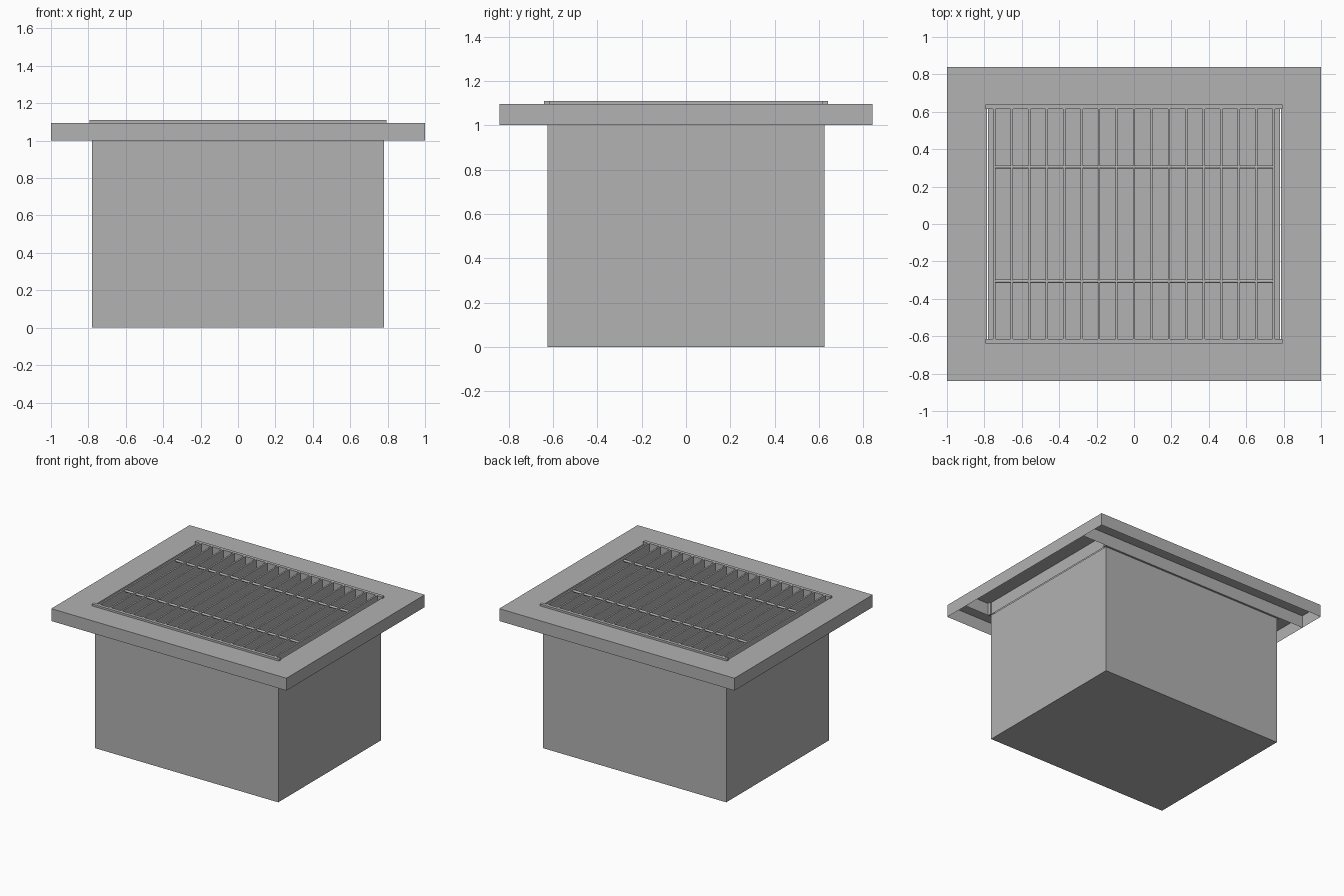
import bpy
import bmesh
from mathutils import Matrix, Vector

cube = bpy.data.objects.get("Cube")
if cube:
    bpy.data.objects.remove(cube, do_unlink=True)

# One plain grey for the whole model
grey = bpy.data.materials.new("plain grey")
grey.use_nodes = True
colour = (0.445, 0.445, 0.445, 1)
grey.diffuse_color = colour
grey.node_tree.nodes["Principled BSDF"].inputs["Base Color"].default_value = colour

HOLE_X, HOLE_Y = 0.787, 0.64
SLAB_X, SLAB_Y = 1.0, 0.84
RIM, SLAB_TOP, GRATE_TOP = 1.0, 1.095, 1.11


def finish(name, bm):
    mesh = bpy.data.meshes.new(name)
    bm.to_mesh(mesh)
    bm.free()
    mesh.materials.append(grey)
    obj = bpy.data.objects.new(name, mesh)
    bpy.context.collection.objects.link(obj)
    return obj


def box(name, centre, size, open_top=False):
    bm = bmesh.new()
    bmesh.ops.create_cube(bm, size=1, matrix=Matrix.Translation(centre) @ Matrix.Diagonal((*size, 1)))
    if open_top:
        top = [f for f in bm.faces if f.normal.z > 0.5]
        bmesh.ops.delete(bm, geom=top, context='FACES_ONLY')
    return finish(name, bm)


# Open-topped basin
box("basin", (0, 0, RIM / 2), (1.56, 1.25, RIM), open_top=True)

# Hollow slab: a top sheet with a hole, skirts, and ribs carried out from the hole
bm = bmesh.new()
xs = (-SLAB_X, -HOLE_X, HOLE_X, SLAB_X)
ys = (-SLAB_Y, -HOLE_Y, HOLE_Y, SLAB_Y)
grid = [[bm.verts.new((x, y, SLAB_TOP)) for x in xs] for y in ys]
for j in range(3):
    for i in range(3):
        if (i, j) != (1, 1):
            bm.faces.new((grid[j][i], grid[j][i + 1], grid[j + 1][i + 1], grid[j + 1][i]))
walls = [e for e in bm.edges if e.is_boundary
         or all(abs(abs(v.co.y) - HOLE_Y) < 0.001 for v in e.verts)]
result = bmesh.ops.extrude_edge_only(bm, edges=walls)["geom"]
bmesh.ops.translate(bm, vec=Vector((0, 0, RIM - SLAB_TOP)),
                    verts=[g for g in result if isinstance(g, bmesh.types.BMVert)])
bm.normal_update()
for f in bm.faces:
    c = f.calc_center_median()
    if abs(f.normal.z) < 0.5:
        outer = abs(c.x) > SLAB_X - 0.01 or abs(c.y) > SLAB_Y - 0.01
        if (f.normal.dot(c) > 0) != outer:
            f.normal_flip()
finish("slab", bm)

# Grate end bars
for side, label in ((-1, "front"), (1, "back")):
    box(label + "_end_bar", (0, side * 0.627, (RIM + GRATE_TOP) / 2),
        (1.59, 0.026, GRATE_TOP - RIM))

# Evenly spaced upright slats
for i in range(17):
    box("slat", ((i - 8) * 0.0935, 0, (RIM + GRATE_TOP) / 2),
        (0.013, 1.23, GRATE_TOP - RIM))

# Round cross rods
for side, label in ((-1, "front"), (1, "back")):
    bm = bmesh.new()
    bmesh.ops.create_cone(bm, cap_ends=True, segments=12, radius1=0.009, radius2=0.009,
                          depth=1.49, matrix=Matrix.Translation((0, side * 0.306, 1.097))
                          @ Matrix.Rotation(1.5708, 4, 'Y'))
    rod = finish(label + "_cross_rod", bm)
    rod.data.shade_smooth()
    rod.data.set_sharp_from_angle(angle=0.7)
